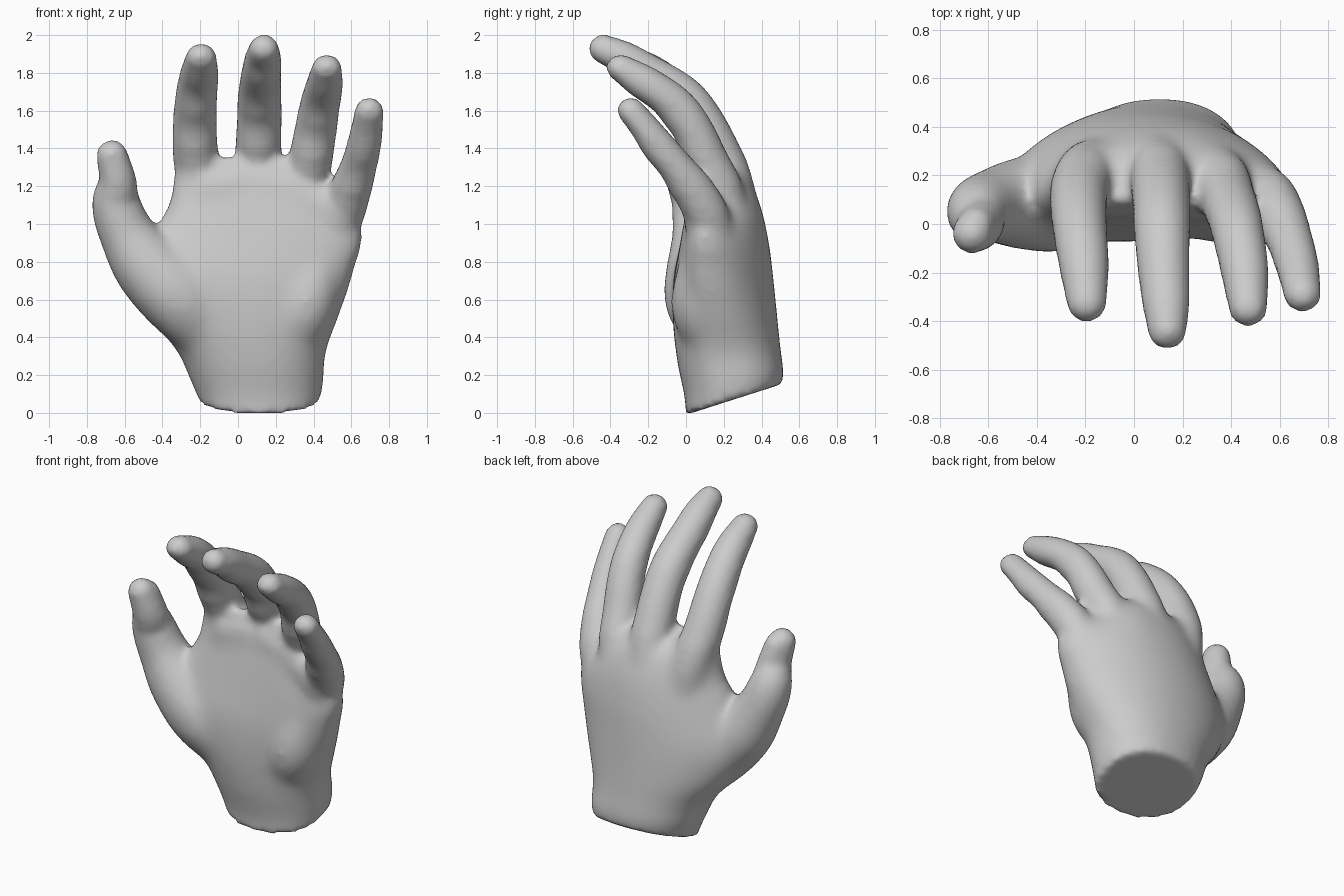
import bpy, bmesh, math
from mathutils import Vector

if "Cube" in bpy.data.objects:
    bpy.data.objects.remove(bpy.data.objects["Cube"])

SEG = 32
bm = bmesh.new()


def loft(rings):
    """Skin a list of equal-sized point rings into a closed solid."""
    vs = [[bm.verts.new(p) for p in ring] for ring in rings]
    faces = [bm.faces.new(vs[0][::-1]), bm.faces.new(vs[-1])]
    for a, b in zip(vs, vs[1:]):
        n = len(a)
        for i in range(n):
            j = (i + 1) % n
            faces.append(bm.faces.new((a[i], a[j], b[j], b[i])))
    bmesh.ops.recalc_face_normals(bm, faces=faces)


def spline(points, steps=6):
    """Smooth curve through rows of numbers."""
    rows = [Vector(p) for p in points]
    ext = [2 * rows[0] - rows[1]] + rows + [2 * rows[-1] - rows[-2]]
    out = []
    for a, b, c, d in zip(ext, ext[1:], ext[2:], ext[3:]):
        for k in range(steps):
            t = k / steps
            out.append(0.5 * (2 * b + (c - a) * t + (2 * a - 5 * b + 4 * c - d) * t * t
                              + (3 * b - a - 3 * c + d) * t ** 3))
    return out + [rows[-1]]


def limb(points, creased=False):
    """Tapered tube through (x, y, z, radius) with a domed tip;
    creased tubes are flatter on the palm side, with pads between joints."""
    path = spline(points)
    rings = []

    def ring(centre, axis, r, under):
        side = Vector((1, 0, 0))
        side = (side - axis * side.dot(axis)).normalized()
        up = axis.cross(side)
        ring_pts = []
        for i in range(SEG):
            a = 2 * math.pi * i / SEG
            s = math.sin(a)
            ring_pts.append(centre + r * (side * math.cos(a) + up * s * (under if s < 0 else 1)))
        rings.append(ring_pts)

    for i, p in enumerate(path):
        axis = (path[min(i + 1, len(path) - 1)].xyz - path[max(i - 1, 0)].xyz).normalized()
        under, u = 1, i / 6
        if creased:
            under = 1 - 0.15 * (i / len(path)) ** 2
            if u > 2.2:
                under -= 0.05 * math.cos(2 * math.pi * (u - 3) / 1.6)
        ring(p.xyz, axis, p.w, under)
    for k in range(1, 7):
        a = math.radians(14 * k)
        ring(p.xyz + axis * p.w * math.sin(a), axis, p.w * math.cos(a), under)
    loft(rings)


# Palm and wrist: z, left, right, palm side, back side, arch, tilt
palm = [
    (-0.01, -0.205, 0.435, 0.00, 0.51, 0.00, 0.32),
    (0.10, -0.245, 0.45, -0.01, 0.515, 0.00, 0.25),
    (0.30, -0.32, 0.465, -0.05, 0.50, 0.08, 0.10),
    (0.50, -0.46, 0.53, -0.07, 0.485, 0.20, 0.00),
    (0.70, -0.56, 0.60, -0.065, 0.465, 0.29, 0.00),
    (0.90, -0.47, 0.645, -0.03, 0.44, 0.33, 0.00),
    (1.10, -0.37, 0.66, 0.01, 0.395, 0.34, 0.00),
    (1.28, -0.34, 0.655, 0.05, 0.335, 0.34, -0.15),
    (1.40, -0.30, 0.60, 0.09, 0.26, 0.34, -0.38),
]
rings = []
table = [spline([(r[0], r[1], r[2]) for r in palm], 4),
         spline([(r[3], r[4], r[5]) for r in palm], 4),
         spline([(r[6], 0, 0) for r in palm], 4)]
for (z, x0, x1), (y0, y1, arch), (tilt, _, _) in zip(*table):
    ring = []
    for i in range(48):
        a = 2 * math.pi * i / 48
        c, s = math.cos(a), math.sin(a)
        x = (x0 + x1) / 2 + (x1 - x0) / 2 * math.copysign(abs(c) ** 0.9, c)
        y = (y0 + y1) / 2 + (y1 - y0) / 2 * math.copysign(abs(s) ** 0.9, s)
        # the knuckle line falls away towards the little finger
        drop = max(0, x - 0.27) * 0.8 * min(1, max(0, (z - 0.8) / 0.5))
        bend = arch * (0.88 + 0.12 * s)
        ring.append((x, y - bend * (x - 0.08) ** 2, z + tilt * y - drop))
    rings.append(ring)
loft(rings)

# Index finger
limb([(-0.12, 0.25, 0.88, 0.12), (-0.19, 0.215, 1.18, 0.128), (-0.225, 0.14, 1.38, 0.121),
      (-0.228, 0.05, 1.55, 0.116), (-0.22, -0.05, 1.68, 0.111), (-0.205, -0.18, 1.79, 0.103),
      (-0.195, -0.325, 1.875, 0.083)], True)
# Middle finger
limb([(0.08, 0.28, 0.88, 0.13), (0.10, 0.235, 1.19, 0.13), (0.107, 0.165, 1.38, 0.123),
      (0.113, 0.07, 1.56, 0.119), (0.115, -0.03, 1.68, 0.116), (0.123, -0.20, 1.79, 0.107),
      (0.132, -0.33, 1.87, 0.098), (0.137, -0.437, 1.923, 0.081)], True)
# Ring finger
limb([(0.27, 0.25, 0.85, 0.12), (0.345, 0.195, 1.14, 0.123), (0.382, 0.11, 1.33, 0.117),
      (0.412, 0.03, 1.50, 0.112), (0.432, -0.055, 1.62, 0.107), (0.457, -0.20, 1.73, 0.099),
      (0.47, -0.345, 1.818, 0.081)], True)
# Little finger
limb([(0.43, 0.19, 0.76, 0.11), (0.535, 0.125, 1.01, 0.118), (0.592, 0.042, 1.17, 0.112),
      (0.64, -0.065, 1.31, 0.097), (0.672, -0.17, 1.44, 0.090), (0.695, -0.292, 1.592, 0.078)], True)
# Thumb with its fleshy base
limb([(-0.08, 0.20, 0.28, 0.11), (-0.28, 0.095, 0.57, 0.20), (-0.47, 0.085, 0.77, 0.19),
      (-0.59, 0.075, 0.95, 0.150), (-0.645, 0.05, 1.11, 0.129), (-0.638, -0.005, 1.23, 0.101),
      (-0.667, -0.04, 1.363, 0.083)])
# Broad side of the thumb tip
limb([(-0.61, 0.05, 1.08, 0.10), (-0.628, 0.025, 1.22, 0.085), (-0.652, -0.005, 1.35, 0.074)])
# Heel of the palm below the little finger
limb([(0.24, 0.22, 0.26, 0.11), (0.33, 0.105, 0.52, 0.175), (0.40, 0.10, 0.72, 0.155),
      (0.46, 0.13, 0.90, 0.11)])
# Pad under the fingers
limb([(-0.20, 0.135, 1.18, 0.11), (0.10, 0.135, 1.22, 0.11), (0.36, 0.115, 1.15, 0.11),
      (0.53, 0.08, 1.03, 0.10)])

mesh = bpy.data.meshes.new("parts")
bm.to_mesh(mesh)
bm.free()
hand = bpy.data.objects.new("hand", mesh)
bpy.context.collection.objects.link(hand)

# Fuse the parts into one skin
fuse = hand.modifiers.new("fuse", 'REMESH')
fuse.mode = 'VOXEL'
fuse.voxel_size = 0.02
fuse.use_smooth_shade = True
skin = bpy.data.meshes.new_from_object(hand.evaluated_get(bpy.context.evaluated_depsgraph_get()))
hand.modifiers.remove(fuse)
hand.data = skin
skin.name = "hand"
bpy.data.meshes.remove(mesh)

# Soften the joins: strongly over the palm, lightly on fingers and wrist rim
group = hand.vertex_groups.new(name="palm")
for v in skin.vertices:
    x, y, z = v.co
    top = 1.34 - 0.85 * max(0, x - 0.3)
    if x < -0.38:
        top = 1.0
    w = min(1, max(0, (top - z) / 0.12)) * min(1, max(0, (z - 0.22) / 0.12))
    if w > 0:
        group.add([v.index], w, 'REPLACE')
blend = hand.modifiers.new("blend palm", 'SMOOTH')
blend.factor = 0.5
blend.iterations = 30
blend.vertex_group = "palm"
soften = hand.modifiers.new("soften", 'SMOOTH')
soften.factor = 0.5
soften.iterations = 7

grey = bpy.data.materials.new("plain grey")
grey.diffuse_color = (0.6, 0.6, 0.6, 1)
grey.use_nodes = True
grey.node_tree.nodes["Principled BSDF"].inputs["Base Color"].default_value = grey.diffuse_color
skin.materials.clear()
skin.materials.append(grey)
